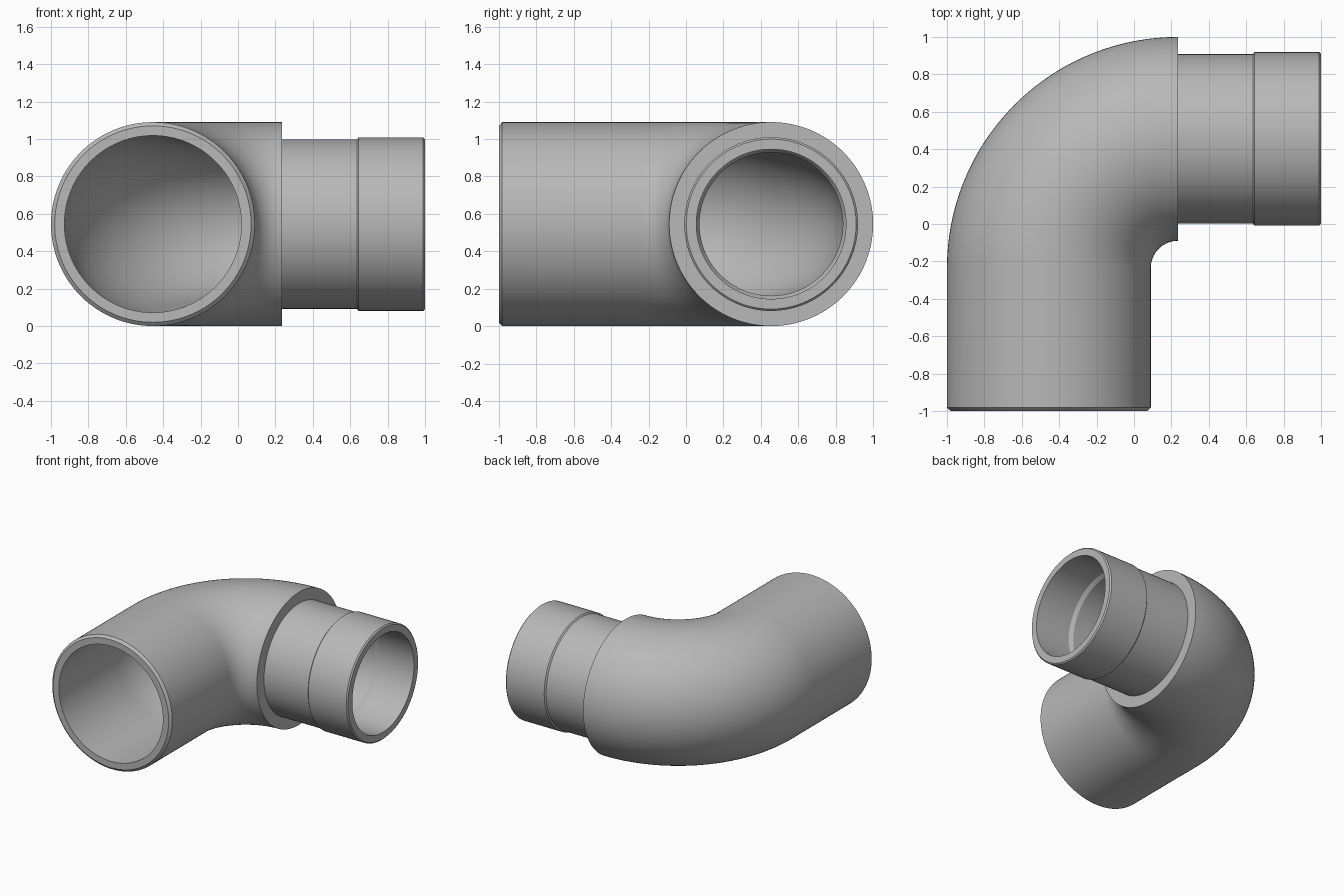
import bpy, bmesh, math
from mathutils import Vector

cube = bpy.data.objects.get("Cube")
if cube:
    bpy.data.objects.remove(cube, do_unlink=True)

SIDES, BEND_STEPS = 128, 48
BEND_CENTRE = Vector((0.235, -0.235, 0.545))
BEND_RADIUS = 0.69
QUARTER = math.pi / 2

grey = bpy.data.materials.new("plain grey")
grey.use_nodes = True
colour = (0.48, 0.48, 0.48, 1)
grey.diffuse_color = colour
bsdf = next(n for n in grey.node_tree.nodes if n.type == 'BSDF_PRINCIPLED')
bsdf.inputs["Base Color"].default_value = colour


def ring(bm, angle, offset, radius):
    """Circle around the pipe path: bend angle, then straight offset along the path."""
    out = Vector((-math.cos(angle), math.sin(angle), 0))
    along = Vector((math.sin(angle), math.cos(angle), 0))
    up = Vector((0, 0, 1))
    centre = BEND_CENTRE + out * BEND_RADIUS + along * offset
    return [bm.verts.new(centre + radius * (math.cos(t) * out + math.sin(t) * up))
            for t in (math.tau * i / SIDES for i in range(SIDES))]


def pipe(name, stations):
    """Skin a pipe wall over a list of (angle, offset, radius) stations."""
    bm = bmesh.new()
    rings = [ring(bm, *s) for s in stations]
    for a, b in zip(rings, rings[1:]):
        for i in range(SIDES):
            j = (i + 1) % SIDES
            bm.faces.new((a[i], a[j], b[j], b[i]))
    mesh = bpy.data.meshes.new(name)
    bm.to_mesh(mesh)
    bm.free()
    mesh.materials.append(grey)
    obj = bpy.data.objects.new(name, mesh)
    bpy.context.collection.objects.link(obj)
    bpy.ops.object.select_all(action='DESELECT')
    obj.select_set(True)
    bpy.context.view_layer.objects.active = obj
    bpy.ops.object.shade_smooth_by_angle(angle=math.radians(20))
    return obj


# Elbow body: tapering bore, chamfered mouth, outer bend and shoulder
OUTER, BORE, NECK, SPIGOT = 0.545, 0.473, 0.383, 0.453
MOUTH = -0.765
steps = [k / BEND_STEPS for k in range(BEND_STEPS + 1)]
ease = lambda f: f * f * (3 - 2 * f)
bore = [(f * QUARTER, 0, BORE + (NECK - BORE) * ease(f)) for f in reversed(steps)]
mouth = [(0, MOUTH, BORE), (0, MOUTH, OUTER - 0.02), (0, MOUTH + 0.018, OUTER)]
outside = [(f * QUARTER, 0, OUTER) for f in steps]
pipe("elbow_body", bore + mouth + outside + [(QUARTER, 0, SPIGOT)])

# Spigot: stepped outer sleeve with a shallow counterbore
COLLAR, SOCKET, END = 0.464, 0.4, 0.765
sleeve = [(0, SPIGOT), (0.4, SPIGOT), (0.41, COLLAR), (END - 0.01, COLLAR),
          (END, COLLAR - 0.01), (END, SOCKET), (0.45, SOCKET), (0.42, NECK), (0, NECK)]
pipe("spigot", [(QUARTER, offset, radius) for offset, radius in sleeve])
